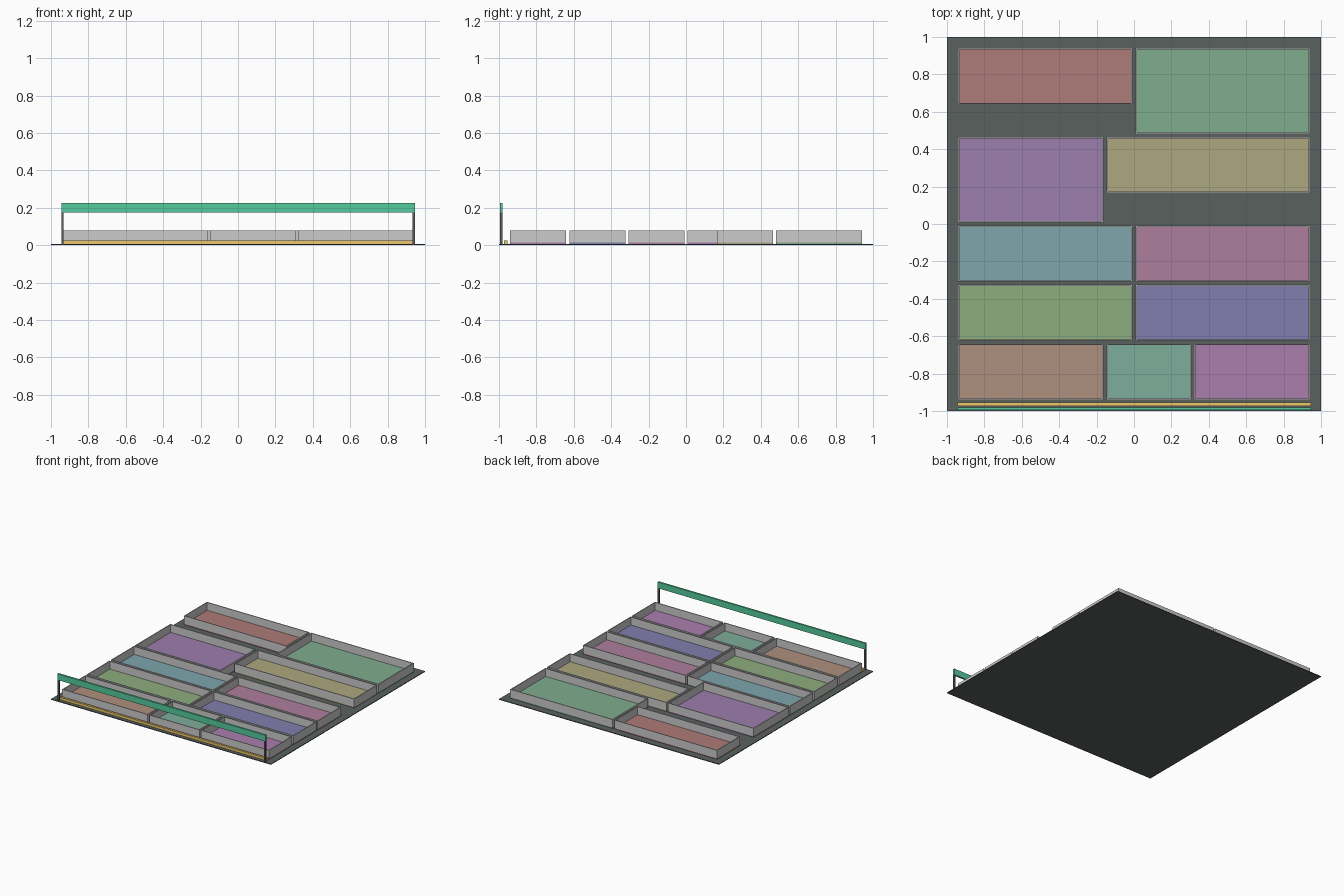
import bpy, bmesh

if "Cube" in bpy.data.objects:
    bpy.data.objects.remove(bpy.data.objects["Cube"])


def paint(obj, rgb, alpha=1.0):
    mat = bpy.data.materials.new(obj.name + "_colour")
    mat.diffuse_color = (*rgb, alpha)
    mat.use_nodes = True
    mat.node_tree.nodes["Principled BSDF"].inputs["Base Color"].default_value = mat.diffuse_color
    obj.data.materials.append(mat)


def finish(name, bm):
    mesh = bpy.data.meshes.new(name)
    bmesh.ops.recalc_face_normals(bm, faces=bm.faces[:])
    bm.to_mesh(mesh)
    bm.free()
    obj = bpy.data.objects.new(name, mesh)
    bpy.context.collection.objects.link(obj)
    return obj


def box(name, x, y, z, rgb):
    bm = bmesh.new()
    bmesh.ops.create_cube(bm, size=1)
    for v in bm.verts:
        v.co = [lo + (c + 0.5) * (hi - lo) for c, (lo, hi) in zip(v.co, (x, y, z))]
    obj = finish(name, bm)
    paint(obj, rgb)
    return obj


def wall_ring(name, x, y, z, t):
    """Closed rectangular ring of walls, open in the middle."""
    bm = bmesh.new()
    loops = []
    for inset, h in ((0, z[0]), (0, z[1]), (t, z[1]), (t, z[0])):
        x0, x1, y0, y1 = x[0] + inset, x[1] - inset, y[0] + inset, y[1] - inset
        loops.append([bm.verts.new((a, b, h)) for a, b in
                      ((x0, y0), (x1, y0), (x1, y1), (x0, y1))])
    for i in range(4):
        a, b = loops[i], loops[(i + 1) % 4]
        for j in range(4):
            k = (j + 1) % 4
            bm.faces.new((a[j], a[k], b[k], b[j]))
    return finish(name, bm)


BASE, FLOOR, WALL = 0.006, 0.014, 0.079
E = 0.94

# Ground slab
box("base_slab", (-1, 1), (-1, 1), (0, BASE), (0.10, 0.12, 0.11))

# Rooms: x range, y range, floor colour
rooms = [
    ((-E, -0.163), (-E, -0.641), (0.42, 0.28, 0.21)),
    ((-0.147, 0.307), (-E, -0.641), (0.21, 0.42, 0.33)),
    ((0.322, E), (-E, -0.641), (0.41, 0.21, 0.42)),
    ((-E, -0.008), (-0.624, -0.324), (0.27, 0.42, 0.21)),
    ((0.008, E), (-0.624, -0.324), (0.22, 0.21, 0.42)),
    ((-E, -0.008), (-0.308, -0.008), (0.21, 0.38, 0.42)),
    ((0.008, E), (-0.308, -0.008), (0.42, 0.21, 0.34)),
    ((-E, -0.163), (0.008, 0.465), (0.34, 0.21, 0.42)),
    ((-0.147, E), (0.166, 0.465), (0.42, 0.39, 0.21)),
    ((-E, -0.008), (0.641, E), (0.42, 0.20, 0.19)),
    ((0.008, E), (0.482, E), (0.21, 0.42, 0.27)),
]
for i, (x, y, rgb) in enumerate(rooms, 1):
    box(f"room_floor_{i}", x, y, (BASE, FLOOR), rgb)
    wall_ring(f"room_walls_{i}", x, y, (FLOOR, WALL), 0.007)

# Yellow threshold strip along the front
box("front_strip", (-0.945, 0.945), (-0.972, -0.955), (BASE, 0.026), (0.85, 0.58, 0.15))

# Green sign beam on two posts
box("sign_beam", (-0.945, 0.945), (-0.995, -0.98), (0.175, 0.226), (0.09, 0.60, 0.34))
for side, s in (("left", -1), ("right", 1)):
    box(f"{side}_post", sorted((s * 0.945, s * 0.932)), (-0.994, -0.981),
        (BASE, 0.175), (0.10, 0.11, 0.12))
